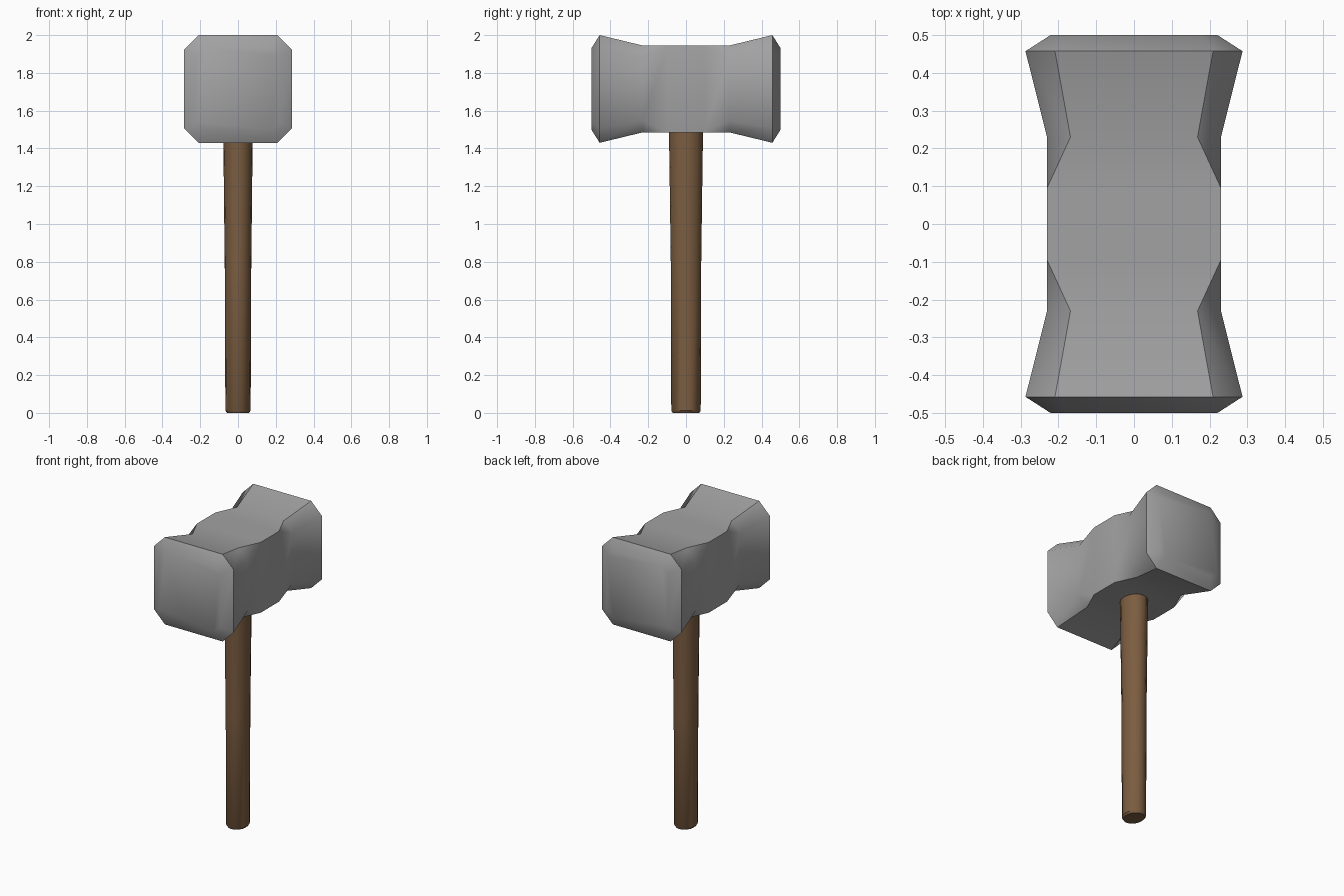
import bpy, bmesh, math

if "Cube" in bpy.data.objects:
    bpy.data.objects.remove(bpy.data.objects["Cube"])


def material(name, rgb):
    m = bpy.data.materials.new(name)
    m.diffuse_color = (*rgb, 1)
    m.use_nodes = True
    m.node_tree.nodes["Principled BSDF"].inputs["Base Color"].default_value = m.diffuse_color
    return m


def finish(bm, name, mat):
    bmesh.ops.recalc_face_normals(bm, faces=bm.faces)
    for f in bm.faces:
        f.smooth = True
    me = bpy.data.meshes.new(name)
    bm.to_mesh(me)
    bm.free()
    me.materials.append(mat)
    ob = bpy.data.objects.new(name, me)
    bpy.context.collection.objects.link(ob)
    return ob


def loft(bm, rings):
    """Skin consecutive closed rings and cap both ends."""
    rings = [[bm.verts.new(p) for p in r] for r in rings]
    for a, b in zip(rings, rings[1:]):
        for i in range(len(a)):
            j = (i + 1) % len(a)
            bm.faces.new((a[i], a[j], b[j], b[i]))
    bm.faces.new(rings[0])
    bm.faces.new(rings[-1])


grey = material("steel grey", (0.36, 0.36, 0.36))
brown = material("wood brown", (0.2, 0.11, 0.052))

# Head: chamfered square sections along y, chamfer fading out at the middle
CZ = 1.715


def section(y, hx, hz, c):
    pts = [(hx, -hz + c), (hx, hz - c), (hx - c, hz), (-hx + c, hz),
           (-hx, hz - c), (-hx, -hz + c), (-hx + c, -hz), (hx - c, -hz)]
    return [(x, y, CZ + z) for x, z in pts]


half = [(0.095, 0.23, 0.23, 0), (0.23, 0.23, 0.23, 0.062),
        (0.457, 0.287, 0.285, 0.078), (0.5, 0.22, 0.217, 0.045)]
stations = [(-y, *r) for y, *r in reversed(half)] + half
bm = bmesh.new()
loft(bm, [section(*s) for s in stations])
bmesh.ops.remove_doubles(bm, verts=bm.verts, dist=1e-4)
bmesh.ops.recalc_face_normals(bm, faces=bm.faces)
# Crisp edges: around the striking faces and along top and bottom
for e in bm.edges:
    on_rim = all(abs(abs(v.co.y) - 0.457) < 1e-3 for v in e.verts)
    flat = [abs(f.normal.z) > 0.9 for f in e.link_faces]
    e.smooth = not (on_rim or any(flat) and not all(flat))
finish(bm, "hammer_head", grey)

# Handle: oval shaft flaring toward the head, small rounded foot
N = 16
profile = [(0, 0.058, 0.07), (0.012, 0.067, 0.078), (0.75, 0.07, 0.08),
           (1.2, 0.075, 0.086), (1.55, 0.078, 0.091)]
bm = bmesh.new()
loft(bm, [[(rx * math.cos(2 * math.pi * i / N), ry * math.sin(2 * math.pi * i / N), z)
           for i in range(N)] for z, rx, ry in profile])
ob = finish(bm, "handle", brown)
bpy.context.view_layer.objects.active = ob
ob.select_set(True)
bpy.ops.object.shade_smooth_by_angle(angle=math.radians(35))
